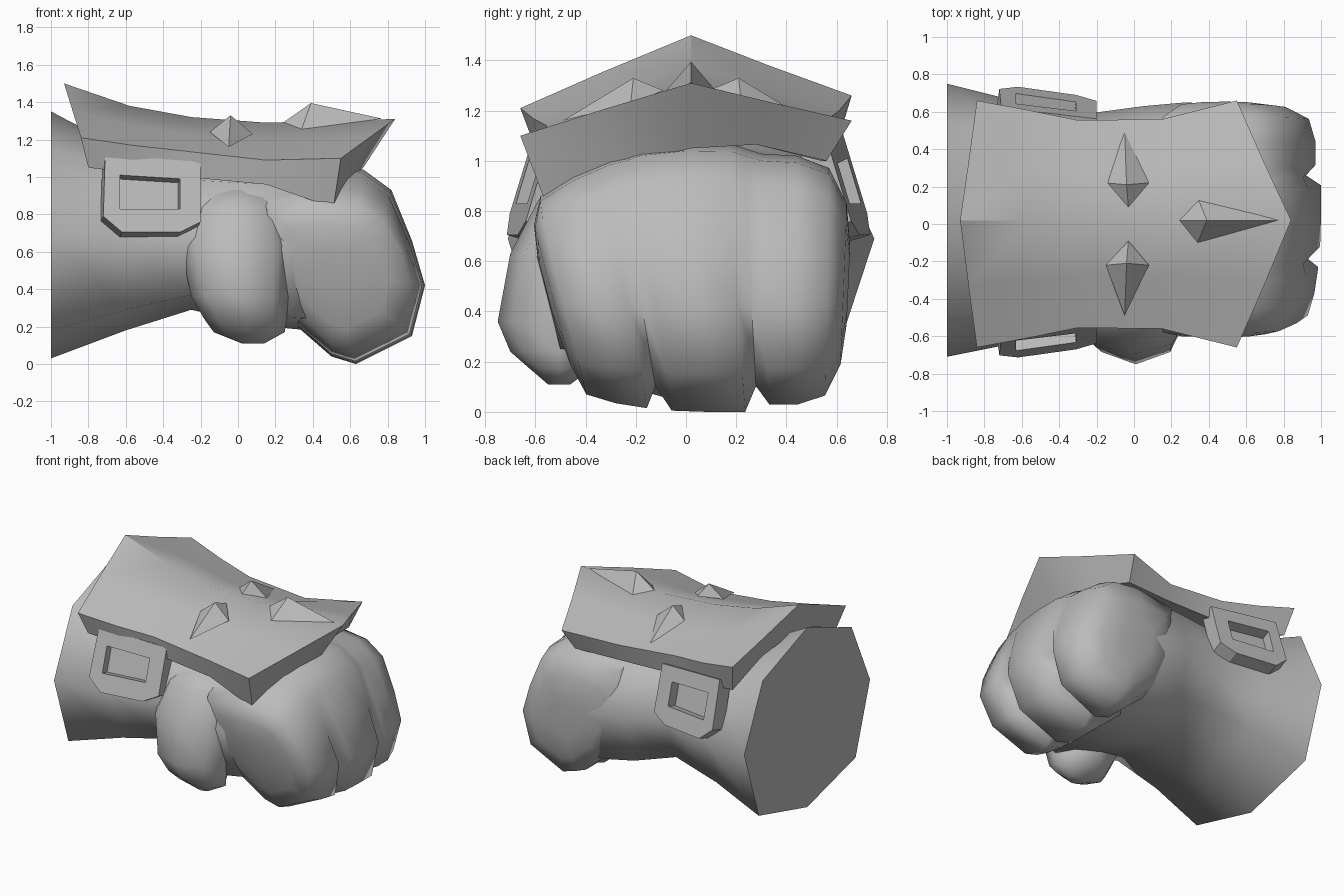
import bpy
import math

if "Cube" in bpy.data.objects:
    bpy.data.objects.remove(bpy.data.objects["Cube"])

grey = bpy.data.materials.new("plain grey")
grey.use_nodes = True
COLOUR = (0.5, 0.5, 0.5, 1)
grey.diffuse_color = COLOUR
grey.node_tree.nodes["Principled BSDF"].inputs["Base Color"].default_value = COLOUR


def make(name, verts, faces, angle=None):
    """Create an object; smooth it up to the given angle, or leave it flat."""
    mesh = bpy.data.meshes.new(name)
    mesh.from_pydata(verts, [], faces)
    obj = bpy.data.objects.new(name, mesh)
    bpy.context.collection.objects.link(obj)
    mesh.materials.append(grey)
    bpy.ops.object.select_all(action="DESELECT")
    obj.select_set(True)
    bpy.context.view_layer.objects.active = obj
    bpy.ops.object.mode_set(mode="EDIT")
    bpy.ops.mesh.select_all(action="SELECT")
    bpy.ops.mesh.normals_make_consistent(inside=False)
    bpy.ops.object.mode_set(mode="OBJECT")
    if angle:
        bpy.ops.object.shade_smooth_by_angle(angle=math.radians(angle))
    return obj


def loft(name, rings, angle, cap=True):
    """Skin a list of equal rings, with flat end caps."""
    n = len(rings[0])
    verts = [p for ring in rings for p in ring]
    faces = []
    for k in range(len(rings) - 1):
        for i in range(n):
            j = (i + 1) % n
            faces.append((k * n + i, k * n + j, (k + 1) * n + j, (k + 1) * n + i))
    last = (len(rings) - 1) * n
    if cap:
        faces += [tuple(range(n)), tuple(range(last, last + n))]
    else:
        # thin plate: strip of quads between its upper and lower rows
        for o in (0, last):
            for i in range(n // 2 - 1):
                faces.append((o + i, o + i + 1, o + n - 2 - i, o + n - 1 - i))
    return make(name, verts, faces, angle)


def oval(upper=1, lower=1):
    """Unit octagon; powers below one make its upper or lower half boxier."""
    points = []
    for i in range(8):
        c, s = (round(f(math.pi * i / 4), 6) for f in (math.cos, math.sin))
        p = upper if s >= 0 else lower
        points.append((math.copysign(abs(c) ** p, c), math.copysign(abs(s) ** p, s)))
    return points


# Forearm and palm: x, y centre, half width, bottom, top, upper and lower boxiness
arm = [(-1, .02, .73, .03, 1.35, 1, .75), (-.6, .01, .64, .18, 1.14, .95, .75),
       (-.25, 0, .59, .29, 1.08, .8, .65), (.05, .01, .62, .22, 1.05, .65, .5),
       (.27, .03, .62, .19, 1.04, .65, .45), (.5, .09, .55, .17, 1, .7, .5)]
loft("forearm", [[(x, yc + w * c, (lo + hi) / 2 + s * (hi - lo) / 2) for c, s in oval(up, low)]
                 for x, yc, w, lo, hi, up, low in arm], 80)

# Clenched fingers: side outline (x, z, crease depth) swept across the knuckles
outline = [(.1, 1.02, 0), (.45, 1.07, 0), (.67, 1.04, 0), (.82, .93, 0), (.93, .66, .02),
           (1, .42, .09), (.93, .15, .12), (.63, 0, .12), (.5, .04, .09), (.27, .24, .04), (.12, .5, 0)]
# y, size, crease amount
stations = [(-.64, .3, 0), (-.62, .62, 0), (-.58, .86, 0), (-.45, .93, 0), (-.3, .97, 0), (-.24, .97, 1),
            (-.18, .99, 0), (0, 1, 0), (.18, 1, 0), (.24, .97, 1), (.3, .94, 0),
            (.44, .94, 0), (.57, .87, 0), (.64, .62, 0), (.66, .3, 0)]
fist = []
for y, size, crease in stations:
    ring = []
    for x, z, depth in outline:
        k = size * (1 - crease * depth * 1.5)
        px, pz = .5 + (x - .5) * k, .5 + (z - .5) * k
        if pz > .5:  # knuckles fall away towards the sides
            pz = .5 + (pz - .5) * (1 - (.8 if y < 0 else .15) * y * y)
        slant = max(0, (.8 - pz) / .8)
        ring.append((px, y + slant * (.09 - .19 * y), pz))
    fist.append(ring)
loft("fingers", fist, 80)

# Thumb: z, x centre, half width, outer y, inner y
thumb = [(.93, 0, .14, -.5, -.3), (.84, 0, .24, -.59, -.3), (.63, -.01, .3, -.7, -.3),
         (.36, .01, .26, -.75, -.3), (.24, .04, .22, -.7, -.32), (.17, .06, .19, -.62, -.38),
         (.11, .08, .06, -.55, -.46)]
loft("thumb", [[(xc + w * c, (a + b) / 2 + s * (b - a) / 2, z) for c, s in oval()]
               for z, xc, w, a, b in thumb], 80)

# Guard plate: (x, z) of upper ridge, (x, y, z right, z left) of upper edge, then the same below
plate = [((-.93, 1.5), (-.84, .66, 1.21, 1.26), (-.85, 1.25), (-.8, .6, 1.05, 1.06)),
         ((-.58, 1.38), (-.57, .61, 1.17, 1.2), (-.55, 1.14), (-.55, .57, 1.02, 1.03)),
         ((-.25, 1.32), (-.3, .555, 1.14, 1.16), (-.25, 1.1), (-.28, .53, 1, 1.01)),
         ((.15, 1.29), (.15, .56, 1.09, 1.12), (.15, 1.08), (.15, .54, .96, 1)),
         ((.84, 1.31), (.55, .66, 1.1, 1.16), (.67, 1.05), (.51, .56, .835, 1))]


def arch(ridge, edge, bump):
    (xr, zr), (xe, ye, za, zb) = ridge, edge
    xm = (xr + xe) / 2
    return [(xe, -ye, za), (xm, -ye / 2, (za + zr) / 2 + bump), (xr, .02, zr),
            (xm, ye / 2, (zb + zr) / 2 + bump), (xe, ye, zb)]


loft("guard_plate", [arch(a, b, 0) + arch(c, d, .04)[::-1] for a, b, c, d in plate], 35, cap=False)


# Spikes: low pyramids with a long tail
def spike(name, base, apex):
    make(name, base + [apex], [(i, (i + 1) % 4, 4) for i in range(4)] + [(3, 2, 1, 0)])


for name, s in (("right_spike", -1), ("left_spike", 1)):
    spike(name, [(-.03, s * .09, 1.28), (-.15, s * .22, 1.24), (-.05, s * .49, 1.16), (.08, s * .22, 1.23)],
          (-.04, s * .21, 1.33))
spike("front_spike", [(.24, .02, 1.29), (.34, .14, 1.255), (.77, .02, 1.312), (.34, -.1, 1.255)],
      (.39, .02, 1.395))

# Side buckles: chamfered block with a rectangular recess, tilted to the arm
rim = [(-.71, 1.12), (-.2, 1.08), (-.2, .76), (-.31, .705), (-.62, .705), (-.72, .79)]
hole = [(-.63, 1.01), (-.31, .99), (-.31, .83), (-.63, .83)]
for name, s, out in (("right_buckle", -1, .64), ("left_buckle", 1, .66)):
    def place(points, depth):
        """Lay points on the tilted front plane, then sink them along its normal."""
        return [(x - .14 * depth, s * (out - .14 * (x + .47) - .3 * (z - .88) - depth), z - .3 * depth)
                for x, z in points]
    verts = place(rim, 0) + place(rim, .11) + place(hole, 0) + place(hole, .07)
    faces = [(i, (i + 1) % 6, (i + 1) % 6 + 6, i + 6) for i in range(6)]
    faces += [(12 + i, 12 + (i + 1) % 4, 16 + (i + 1) % 4, 16 + i) for i in range(4)]
    faces += [tuple(range(6, 12)), (16, 17, 18, 19)]
    # front frame around the recess
    faces += [(0, 1, 13, 12), (1, 2, 14, 13), (2, 3, 14), (3, 4, 15, 14), (4, 5, 15), (5, 0, 12, 15)]
    make(name, verts, faces)
